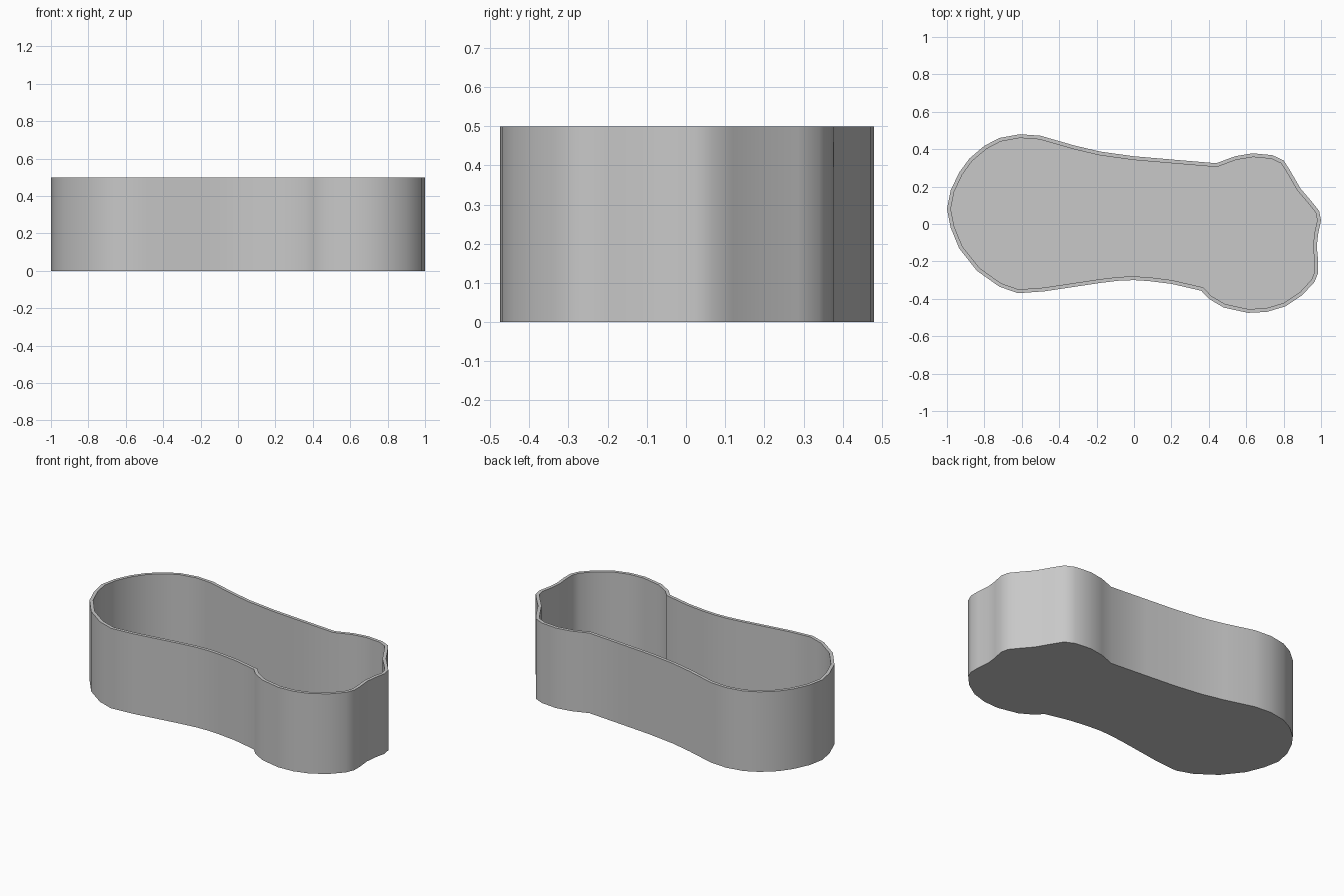
import bpy
import bmesh
from math import radians

HEIGHT = 0.5
WALL = 0.02
FLOOR = 0.02

# Remove the default object
cube = bpy.data.objects.get("Cube")
if cube:
    bpy.data.objects.remove(cube, do_unlink=True)


def make_material(name, colour):
    material = bpy.data.materials.new(name)
    material.use_nodes = True
    material.diffuse_color = colour
    material.node_tree.nodes["Principled BSDF"].inputs["Base Color"].default_value = colour
    return material


# Outline of the tray, counter-clockwise from above
near_side = [
    (-1, .08), (-.98, -.02), (-.935, -.13), (-.84, -.25), (-.72, -.335),
    (-.62, -.37), (-.48, -.36), (-.18, -.315), (-.08, -.303), (0, -.3),
    (.08, -.305), (.2, -.32), (.36, -.357), (.4, -.4), (.48, -.447),
    (.61, -.475), (.71, -.47), (.81, -.44),
]
right_end = [
    (.9, -.38), (.965, -.31), (.985, -.26), (.985, -.2), (.977, -.12),
    (.985, -.05), (1, .02), (.99, .07), (.95, .12), (.89, .19),
]
far_side = [
    (.835, .285), (.8, .34), (.74, .368), (.635, .378), (.54, .362),
    (.44, .325), (.2, .345), (0, .362), (-.18, .387), (-.32, .42),
    (-.5, .472), (-.61, .48), (-.72, .46), (-.8, .418), (-.88, .35),
    (-.935, .275), (-.98, .18),
]
outline = near_side + right_end + far_side

# Solid body: raise the outline into a block
bm = bmesh.new()
base = bm.faces.new([bm.verts.new((x, y, 0)) for x, y in outline])
base.normal_update()
raised = bmesh.ops.extrude_face_region(bm, geom=[base], use_keep_orig=True)["geom"]
for vert in (v for v in raised if isinstance(v, bmesh.types.BMVert)):
    vert.co.z = HEIGHT
bmesh.ops.recalc_face_normals(bm, faces=bm.faces[:])

# Rim and cavity: inset the top face, then sink it to the floor
top = max(bm.faces, key=lambda f: f.calc_center_median().z)
bmesh.ops.inset_region(bm, faces=[top], thickness=WALL, use_even_offset=True)
top = max((f for f in bm.faces if f.normal.z > 0.9), key=lambda f: f.calc_area())
sunk = bmesh.ops.extrude_face_region(bm, geom=[top])["geom"]
for vert in (v for v in sunk if isinstance(v, bmesh.types.BMVert)):
    vert.co.z = FLOOR
if top.is_valid:
    bmesh.ops.delete(bm, geom=[top], context="FACES_ONLY")
bmesh.ops.recalc_face_normals(bm, faces=bm.faces[:])

mesh = bpy.data.meshes.new("tray")
bm.to_mesh(mesh)
bm.free()
tray = bpy.data.objects.new("tray", mesh)
bpy.context.collection.objects.link(tray)
mesh.materials.append(make_material("light grey", (0.58, 0.58, 0.58, 1)))

# Smooth walls with crisp rims
bpy.ops.object.select_all(action="DESELECT")
bpy.context.view_layer.objects.active = tray
tray.select_set(True)
bpy.ops.object.shade_smooth_by_angle(angle=radians(40))
